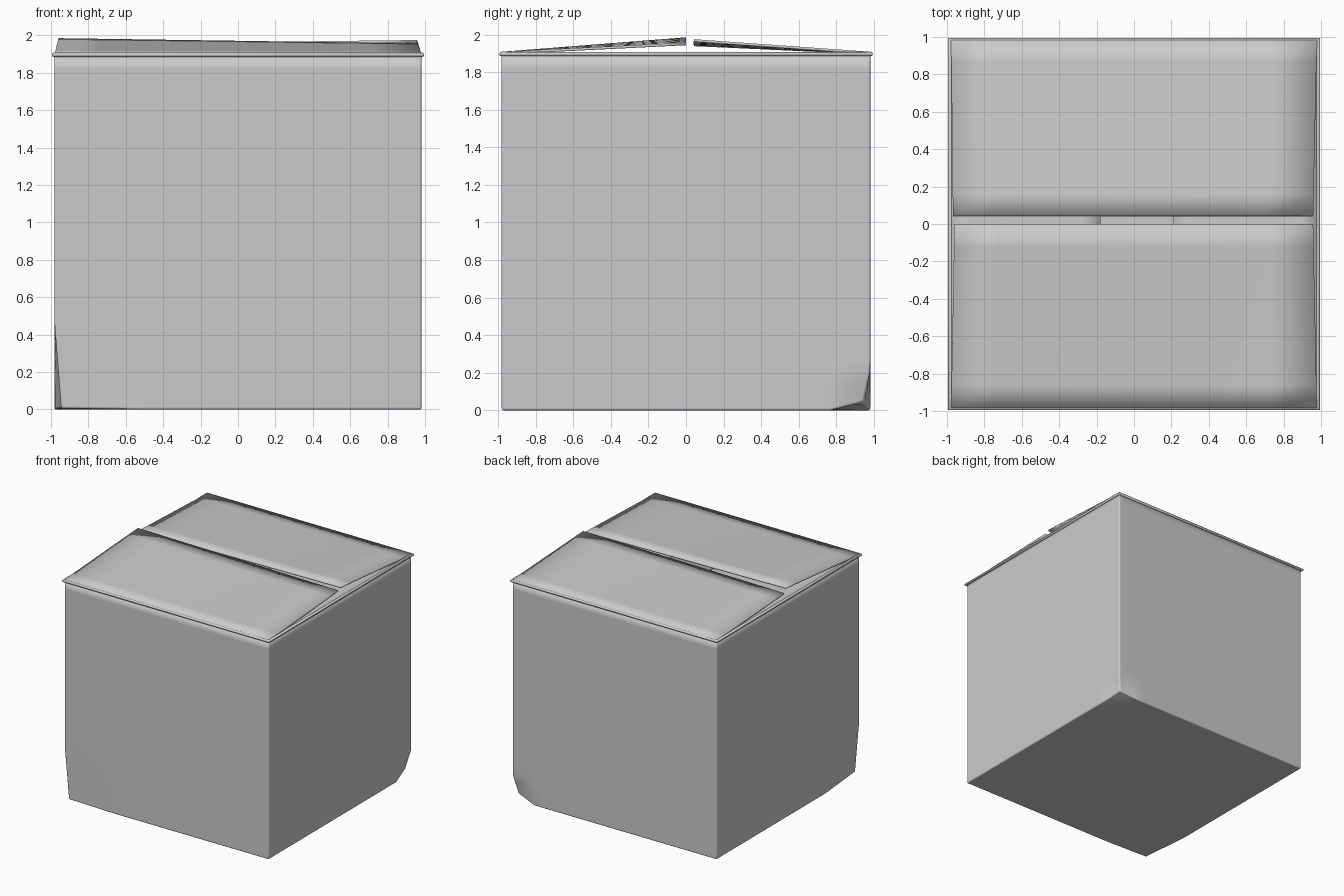
import bpy, bmesh, math
from mathutils import Vector

if "Cube" in bpy.data.objects:
    bpy.data.objects.remove(bpy.data.objects["Cube"])

HALF, TOP, THICK = 0.981, 1.89, 0.014


def finish(bm, name, angle=35, bevel=0, thick=0):
    mesh = bpy.data.meshes.new(name)
    bm.to_mesh(mesh)
    bm.free()
    ob = bpy.data.objects.new(name, mesh)
    bpy.context.collection.objects.link(ob)
    if bevel:
        m = ob.modifiers.new("soft_edges", 'BEVEL')
        m.width, m.segments = bevel, 3
        m.limit_method, m.angle_limit = 'ANGLE', math.radians(55)
    if thick:
        m = ob.modifiers.new("board", 'SOLIDIFY')
        m.thickness, m.offset = thick, -1
    bpy.ops.object.select_all(action='DESELECT')
    ob.select_set(True)
    bpy.context.view_layer.objects.active = ob
    bpy.ops.object.shade_smooth_by_angle(angle=math.radians(angle))
    return ob


# open-topped body, with two crushed bottom corners
bm = bmesh.new()
bmesh.ops.create_cube(bm, size=1)
for v in bm.verts:
    v.co = Vector((v.co.x * 2 * HALF, v.co.y * 2 * HALF, (v.co.z + 0.5) * TOP))
lid = [f for f in bm.faces if f.normal.z > 0.5 or f.calc_center_median().z > TOP - 0.01]
bmesh.ops.delete(bm, geom=lid, context='FACES_ONLY')
bmesh.ops.subdivide_edges(bm, edges=bm.edges[:], cuts=27, use_grid_fill=True)
dents = [  # corner, push, reach
    (Vector((HALF, HALF, 0)), Vector((-0.035, -0.035, 0.045)), 0.21),
    (Vector((-HALF, -HALF, 0)), Vector((0.036, 0.008, 0.006)), 0.46),
]
for v in bm.verts:
    start = v.co.copy()
    for corner, push, reach in dents:
        v.co += push * max(0, 1 - (start - corner).length / reach)
finish(bm, "box_body", 40, bevel=0.01, thick=THICK)

# rounded fold running around the opening
bm = bmesh.new()
rings = []
for i in range(10):
    a = 2 * math.pi * i / 10
    r = 0.983 + 0.012 * math.cos(a)
    z = 1.896 + 0.012 * math.sin(a)
    rings.append([bm.verts.new((sx * r, sy * r, z))
                  for sx, sy in ((-1, -1), (1, -1), (1, 1), (-1, 1))])
for i in range(10):
    a, b = rings[i], rings[(i + 1) % 10]
    for j in range(4):
        k = (j + 1) % 4
        bm.faces.new((a[j], a[k], b[k], b[j]))
bmesh.ops.recalc_face_normals(bm, faces=bm.faces[:])
finish(bm, "fold_rim", 50)


# twisted board panel from four top corners: hinge pair, then free pair
def flap(name, h0, h1, f1, f0, n=8):
    h0, h1, f0, f1 = map(Vector, (h0, h1, f0, f1))
    bm = bmesh.new()
    grid = [[bm.verts.new(h0.lerp(h1, i / n).lerp(f0.lerp(f1, i / n), j / n))
             for j in range(n + 1)] for i in range(n + 1)]
    for i in range(n):
        for j in range(n):
            bm.faces.new((grid[i][j], grid[i + 1][j],
                          grid[i + 1][j + 1], grid[i][j + 1]))
    finish(bm, name, 30, thick=THICK)


# outer flaps, slightly lifted and twisted
flap("front_flap", (-0.978, -0.985, 1.908), (0.978, -0.985, 1.908),
     (0.958, 0.0, 1.957), (-0.96, 0.0, 1.985))
flap("back_flap", (0.978, 0.985, 1.908), (-0.978, 0.985, 1.908),
     (-0.968, 0.042, 1.952), (0.958, 0.042, 1.975))

# inner flaps, lying flat beneath
flap("left_inner_flap", (-0.985, 0.965, 1.904), (-0.985, -0.965, 1.904),
     (-0.18, -0.955, 1.9), (-0.18, 0.955, 1.9))
flap("right_inner_flap", (0.985, -0.965, 1.904), (0.985, 0.965, 1.904),
     (0.21, 0.955, 1.9), (0.21, -0.955, 1.9))
